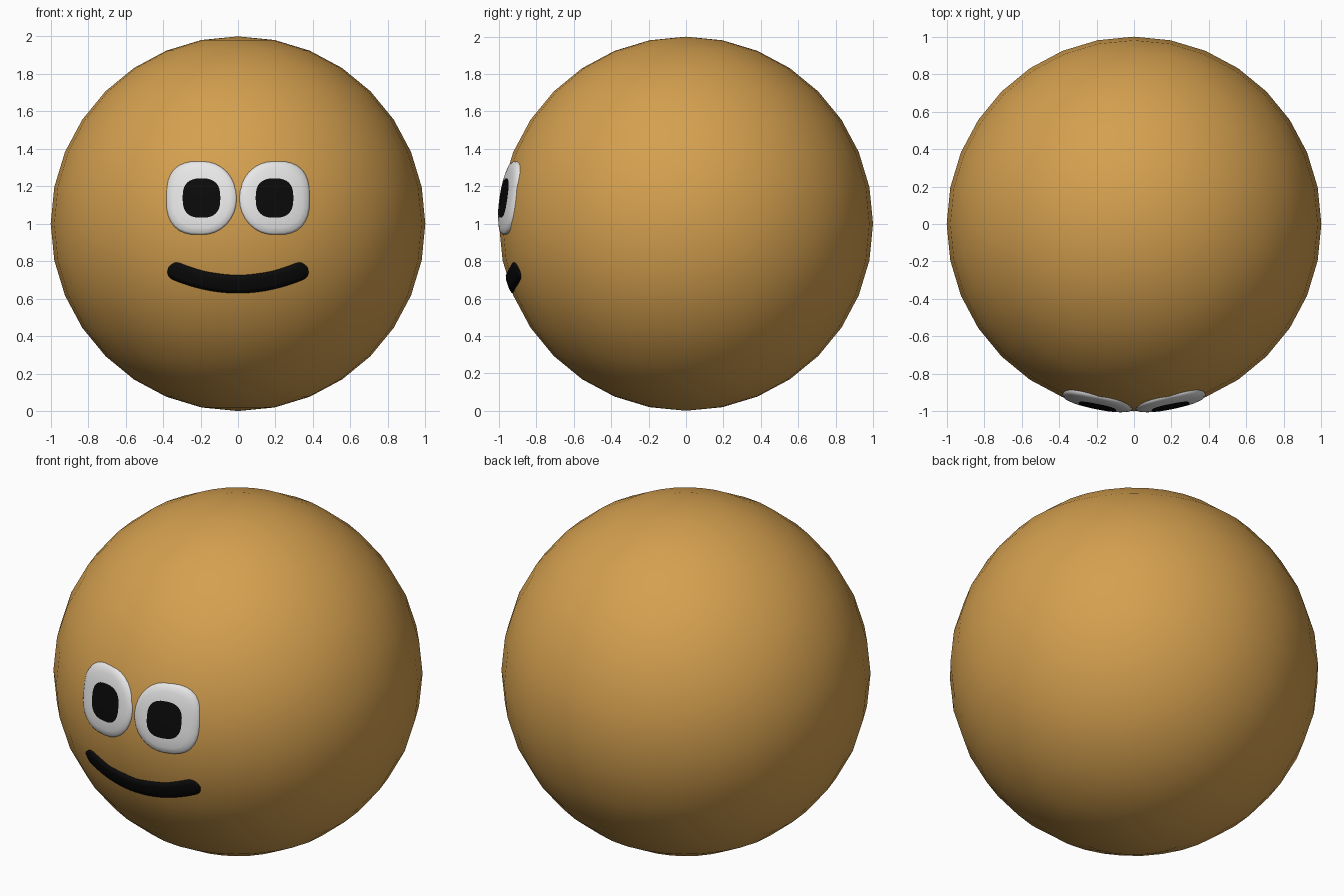
import bpy, bmesh, math
from mathutils import Vector

if "Cube" in bpy.data.objects:
    bpy.data.objects.remove(bpy.data.objects["Cube"], do_unlink=True)

CENTRE = Vector((0, 0, 1))


def material(name, rgb):
    m = bpy.data.materials.new(name)
    m.use_nodes = True
    m.diffuse_color = (*rgb, 1)
    m.node_tree.nodes["Principled BSDF"].inputs["Base Color"].default_value = (*rgb, 1)
    return m


ochre = material("ochre", (0.66, 0.35, 0.078))
white = material("eye white", (0.8, 0.8, 0.8))
black = material("black", (0.003, 0.003, 0.003))


def finish(bm, name, mats):
    bmesh.ops.recalc_face_normals(bm, faces=bm.faces)
    for f in bm.faces:
        f.smooth = True
    me = bpy.data.meshes.new(name)
    bm.to_mesh(me)
    bm.free()
    for m in mats:
        me.materials.append(m)
    ob = bpy.data.objects.new(name, me)
    bpy.context.collection.objects.link(ob)
    return ob


def power(v, e):
    return math.copysign(abs(v) ** e, v)


# Round body
bm = bmesh.new()
bmesh.ops.create_uvsphere(bm, u_segments=32, v_segments=16, radius=1)
bmesh.ops.translate(bm, verts=bm.verts, vec=CENTRE)
finish(bm, "body", [ochre])

# Eyes: shallow domed discs lying along the body, pupil on the inner faces
EX, EZ = 0.195, 0.137
NY = math.sqrt(1 - EX ** 2 - EZ ** 2)
N = 32
RINGS = [(1.0, -0.06), (1.0, -0.032), (0.985, -0.021), (0.94, -0.012),
         (0.8, -0.004), (0.53, 0.004), (0.52, 0.004), (0.25, 0.009)]


def eye_point(angle, scale, depth, side):
    c, s = math.cos(angle), math.sin(angle)
    e = 0.75 if c > 0 or scale < 0.6 else 0.97   # squarer outside, tapered inside
    x = EX + 0.19 * scale * power(c, e)
    z = EZ + 0.198 * scale * power(s, e)
    y = -(1 + depth - EX * x - EZ * z) / NY
    return Vector((side * x, y, z)) + CENTRE


for label, side in (("left_eye", 1), ("right_eye", -1)):
    bm = bmesh.new()
    loops = [[bm.verts.new(eye_point(2 * math.pi * i / N, sc, d, side)) for i in range(N)]
             for sc, d in RINGS]
    for k in range(len(loops) - 1):
        for i in range(N):
            j = (i + 1) % N
            f = bm.faces.new((loops[k][i], loops[k][j], loops[k + 1][j], loops[k + 1][i]))
            f.material_index = 1 if k >= 5 else 0
    bm.faces.new(loops[0])
    bm.faces.new(loops[-1]).material_index = 1
    finish(bm, label, [white, black])

# Mouth: thin curved strip wrapped on the body, with rounded ends
bm = bmesh.new()
STEPS = 40
ACROSS = [(-1, 0.975), (-1, 1.003), (-0.5, 1.008), (0.5, 1.008), (1, 1.003), (1, 0.975)]
rows = []
for i in range(STEPS + 1):
    u = -math.cos(math.pi * i / STEPS)
    x = 0.37 * u
    z = -0.323 + 0.63 * x * x
    edge = max(0, (abs(x) - 0.325) / 0.045)
    half = 0.047 * max(0.08, 1 - edge ** 2.6) ** 0.5
    slope = Vector((-1.26 * x, 1)).normalized()
    row = []
    for t, r in ACROSS:
        px, pz = x + slope.x * half * t, z + slope.y * half * t
        p = Vector((px, -math.sqrt(1 - px * px - pz * pz), pz)) * r
        row.append(bm.verts.new(p + CENTRE))
    rows.append(row)
for a, b in zip(rows, rows[1:]):
    for k in range(len(ACROSS)):
        j = (k + 1) % len(ACROSS)
        bm.faces.new((a[k], a[j], b[j], b[k]))
bm.faces.new(rows[0])
bm.faces.new(rows[-1])
finish(bm, "mouth", [black])
